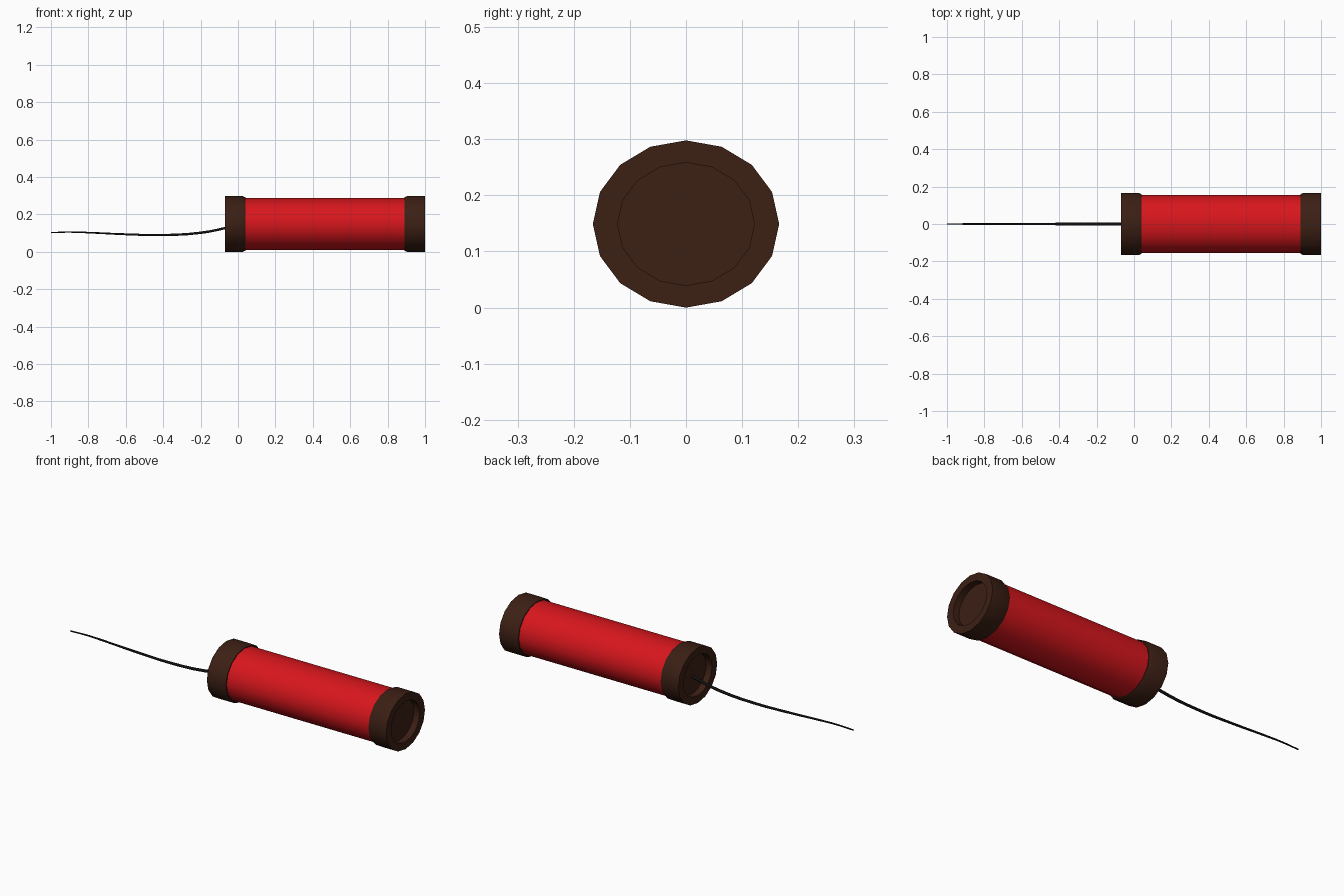
import bpy
import math

if "Cube" in bpy.data.objects:
    bpy.data.objects.remove(bpy.data.objects["Cube"])

RY, RZ, CZ = 0.166, 0.149, 0.149   # oval section radii and axis height
SIDES = 16


def material(name, rgb):
    m = bpy.data.materials.new(name)
    m.diffuse_color = (*rgb, 1)
    m.use_nodes = True
    m.node_tree.nodes["Principled BSDF"].inputs["Base Color"].default_value = m.diffuse_color
    return m


def lathe_x(name, profile, mat, smooth=30):
    """Spin (x, scale) points round the x axis into a closed oval solid."""
    verts, faces = [], []
    for x, s in profile:
        for i in range(SIDES):
            a = 2 * math.pi * i / SIDES
            verts.append((x, s * RY * math.cos(a), CZ + s * RZ * math.sin(a)))
    n = len(profile)
    for j in range(n - 1):
        for i in range(SIDES):
            k = (i + 1) % SIDES
            faces.append((j * SIDES + i, j * SIDES + k,
                          (j + 1) * SIDES + k, (j + 1) * SIDES + i))
    faces.append(tuple(reversed(range(SIDES))))
    faces.append(tuple(range((n - 1) * SIDES, n * SIDES)))
    me = bpy.data.meshes.new(name)
    me.from_pydata(verts, [], faces)
    me.materials.append(mat)
    ob = bpy.data.objects.new(name, me)
    bpy.context.collection.objects.link(ob)
    # consistent outward normals and soft shading
    bpy.ops.object.select_all(action='DESELECT')
    bpy.context.view_layer.objects.active = ob
    ob.select_set(True)
    bpy.ops.object.mode_set(mode='EDIT')
    bpy.ops.mesh.select_all(action='SELECT')
    bpy.ops.mesh.normals_make_consistent(inside=False)
    bpy.ops.object.mode_set(mode='OBJECT')
    bpy.ops.object.shade_smooth_by_angle(angle=math.radians(smooth))
    return ob


red = material("red_paper", (0.68, 0.008, 0.012))
brown = material("brown_cap", (0.045, 0.014, 0.007))
black = material("black_cord", (0.006, 0.006, 0.006))

# Tube body
lathe_x("tube_body", [(0.0, 0.93), (0.93, 0.93)], red)

# End caps: recessed disc, rim, outer wall, chamfered inner lip
cap = [(0.035, 0.735), (0.0, 0.735), (0.0, 1.0), (0.095, 1.0),
       (0.11, 0.96), (0.11, 0.92)]
lathe_x("fuse_end_cap", [(-0.07 + d, s) for d, s in cap], brown)
lathe_x("plain_end_cap", [(1.0 - d, s) for d, s in cap], brown)

# Fuse: tapering cord
path = [(-0.02, 0.141, 1), (-0.07, 0.127, 1), (-0.2, 0.102, 1),
        (-0.4, 0.090, 0.9), (-0.6, 0.094, 0.8), (-0.8, 0.103, 0.65),
        (-0.9, 0.106, 0.55), (-1.0, 0.103, 0.45)]
cu = bpy.data.curves.new("fuse", 'CURVE')
cu.dimensions = '3D'
cu.bevel_depth = 0.0075
cu.bevel_resolution = 1
cu.resolution_u = 3
cu.use_fill_caps = True
sp = cu.splines.new('BEZIER')
sp.bezier_points.add(len(path) - 1)
for p, (x, z, r) in zip(sp.bezier_points, path):
    p.co = (x, 0, z)
    p.radius = r
    p.handle_left_type = p.handle_right_type = 'AUTO'
cu.materials.append(black)
fuse = bpy.data.objects.new("fuse", cu)
bpy.context.collection.objects.link(fuse)
